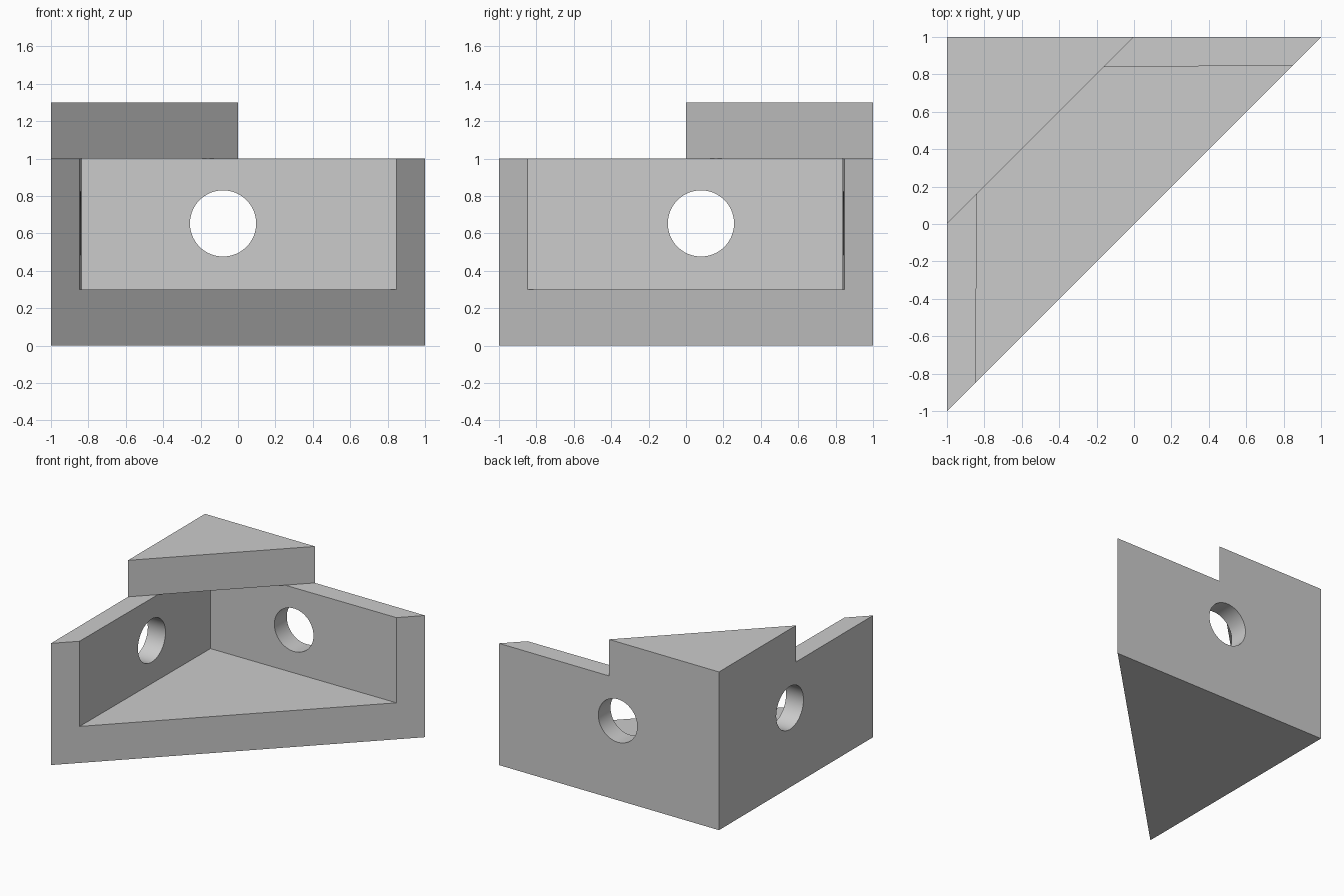
import bpy
import math
from mathutils import Vector

default = bpy.data.objects.get("Cube")
if default:
    bpy.data.objects.remove(default, do_unlink=True)

grey = bpy.data.materials.new("light grey")
grey.use_nodes = True
colour = (0.6, 0.6, 0.6, 1)
grey.diffuse_color = colour
grey.node_tree.nodes["Principled BSDF"].inputs["Base Color"].default_value = colour


def prism(name, outline, z0, z1):
    """Upright prism from a counter-clockwise outline."""
    n = len(outline)
    verts = [(x, y, z) for z in (z0, z1) for x, y in outline]
    faces = [list(range(n))[::-1], list(range(n, 2 * n))]
    faces += [[i, (i + 1) % n, n + (i + 1) % n, n + i] for i in range(n)]
    mesh = bpy.data.meshes.new(name)
    mesh.from_pydata(verts, [], faces)
    mesh.materials.append(grey)
    obj = bpy.data.objects.new(name, mesh)
    bpy.context.collection.objects.link(obj)
    return obj


def drill(name, centre, axis):
    """Round cutter for a screw hole."""
    bpy.ops.mesh.primitive_cylinder_add(vertices=64, radius=0.177, depth=0.5, location=centre)
    obj = bpy.context.object
    obj.name = name
    obj.rotation_euler = Vector(axis).to_track_quat("Z", "Y").to_euler()
    obj.data.materials.append(grey)
    return obj


# Full-height triangular corner block
bracket = prism("corner_bracket", [(-1, 1), (-1, -1), (1, 1)], 0, 1.3)

# Cutters: slightly tapered cavity, step around the cap, two screw holes
inner, end, far = 0.835, 0.847, 2.0
slope = (end - inner) / (end + inner)
reach = end + slope * (far - end)
cutters = [
    prism("cavity_cutter", [(-inner, inner), (-reach, -far), (far, -far), (far, reach)], 0.3, 1),
    prism("step_cutter", [(-far, 1 - far), (-far, -far), (far, -far), (far, 1 + far)], 1, far),
    drill("back_hole_cutter", (-0.08, 0.95, 0.653), (0, 1, 0)),
    drill("right_hole_cutter", (-0.95, 0.08, 0.653), (1, 0, 0)),
]

bpy.context.view_layer.objects.active = bracket
for cutter in cutters:
    cutter.hide_render = True
    mod = bracket.modifiers.new(cutter.name, "BOOLEAN")
    mod.operation = "DIFFERENCE"
    mod.solver = "EXACT"
    mod.object = cutter
    bpy.ops.object.modifier_apply(modifier=mod.name)
for cutter in cutters:
    bpy.data.objects.remove(cutter, do_unlink=True)

# Smooth hole walls, crisp edges elsewhere
bpy.ops.object.select_all(action="DESELECT")
bracket.select_set(True)
bpy.ops.object.shade_smooth_by_angle(angle=math.radians(30))
